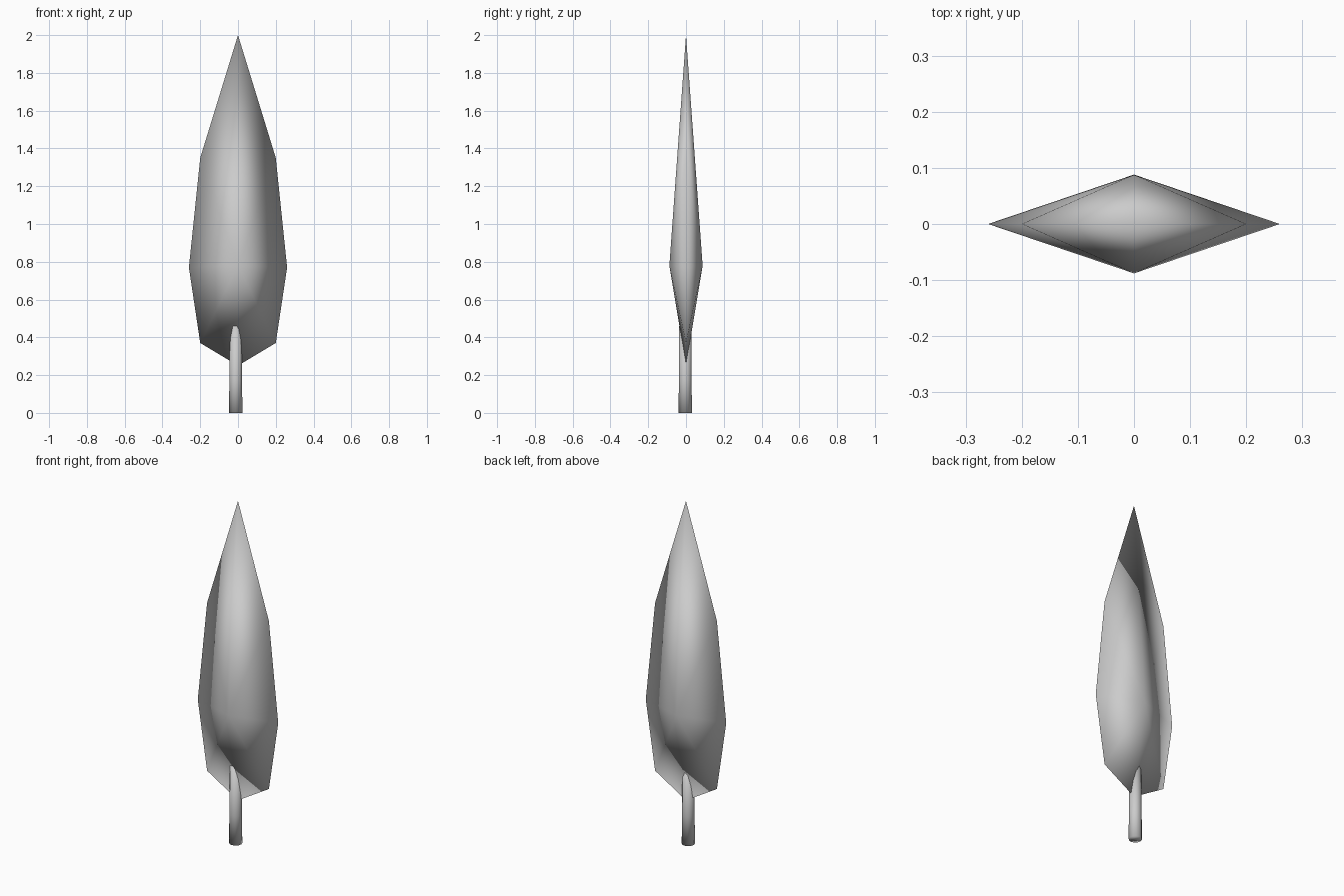
import bpy
import bmesh
from math import cos, sin, tau

cube = bpy.data.objects.get("Cube")
if cube:
    bpy.data.objects.remove(cube, do_unlink=True)

grey = bpy.data.materials.new("plain grey")
grey.use_nodes = True
colour = (0.6, 0.6, 0.6, 1)
grey.diffuse_color = colour
grey.node_tree.nodes["Principled BSDF"].inputs["Base Color"].default_value = colour


def finish(bm, name):
    """Turn a bmesh into a fully smooth-shaded object."""
    bmesh.ops.recalc_face_normals(bm, faces=bm.faces)
    for face in bm.faces:
        face.smooth = True
    mesh = bpy.data.meshes.new(name)
    bm.to_mesh(mesh)
    bm.free()
    mesh.materials.append(grey)
    obj = bpy.data.objects.new(name, mesh)
    bpy.context.collection.objects.link(obj)
    return obj


# Blade: a thin rim outline fanned to one peak on the front and one on the back
half = [(0.2, 0.37), (0.26, 0.77), (0.2, 1.35)]
outline = [(0, 0.25)] + half + [(0, 2.0)] + [(-x, z) for x, z in reversed(half)]
bm = bmesh.new()
rim = [bm.verts.new((x, 0, z)) for x, z in outline]
for side in (-1, 1):
    peak = bm.verts.new((0, side * 0.088, 0.78))
    for i, vert in enumerate(rim):
        bm.faces.new((vert, rim[(i + 1) % len(rim)], peak))
finish(bm, "blade")

# Stem: a slightly tapered rod whose top is buried in the blade
SIDES = 12
bm = bmesh.new()
rings = []
for z, radius in [(0, 0.035), (0.17, 0.034), (0.46, 0.032)]:
    rings.append([bm.verts.new((-0.012 + radius * cos(tau * i / SIDES),
                                -0.004 + radius * sin(tau * i / SIDES), z))
                  for i in range(SIDES)])
for low, high in zip(rings, rings[1:]):
    for i in range(SIDES):
        j = (i + 1) % SIDES
        bm.faces.new((low[i], low[j], high[j], high[i]))
bm.faces.new(rings[0])
bm.faces.new(rings[-1])
finish(bm, "stem")
